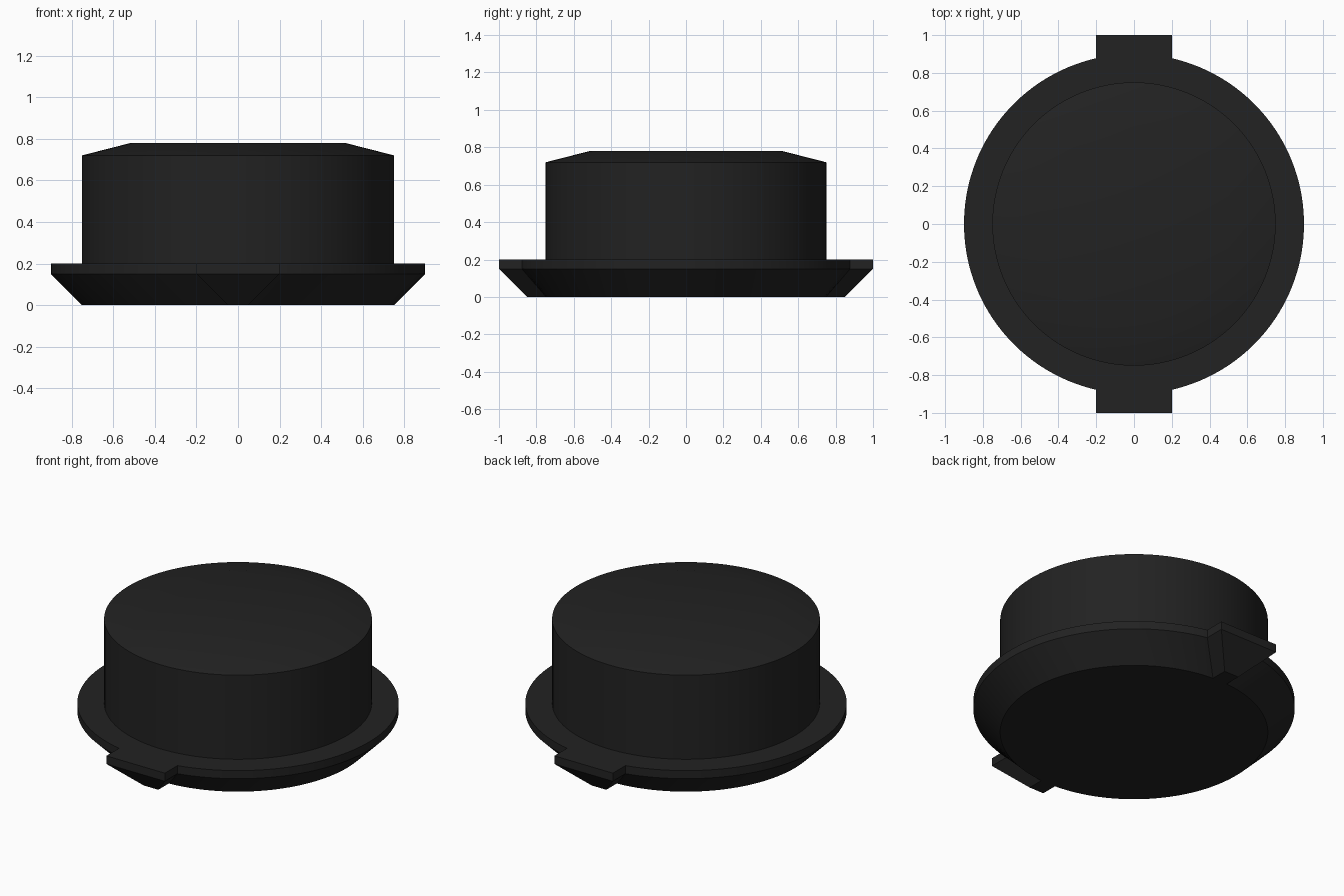
import bpy, bmesh, math

if "Cube" in bpy.data.objects:
    bpy.data.objects.remove(bpy.data.objects["Cube"])

black = bpy.data.materials.new("matte black")
black.diffuse_color = (0.016, 0.016, 0.016, 1)
black.use_nodes = True
black.node_tree.nodes["Principled BSDF"].inputs["Base Color"].default_value = black.diffuse_color
SEG = 128


def add_ring(bm, points, z):
    return [bm.verts.new((x, y, z)) for x, y in points]


def loft(bm, lower, upper):
    n = len(lower)
    for i in range(n):
        j = (i + 1) % n
        bm.faces.new((lower[i], lower[j], upper[j], upper[i]))


def ring_edges(bm, ring):
    pairs = [(ring[i], ring[(i + 1) % len(ring)]) for i in range(len(ring))]
    return [bm.edges.get(p) or bm.edges.new(p) for p in pairs]


def circle(r):
    return [(r * math.cos(2 * math.pi * i / SEG), r * math.sin(2 * math.pi * i / SEG))
            for i in range(SEG)]


def tabbed_outline(r, half, reach):
    """Circle with a rectangular tab at the front and back."""
    end = math.acos(half / r)          # angle where the arc meets the tab
    steps = SEG // 2
    right = [(r * math.cos(a), r * math.sin(a))
             for a in (-end + 2 * end * i / steps for i in range(steps + 1))]
    side = right + [(half, reach)]
    return [(half, -reach)] + side + [(-half, reach)] + \
        [(-x, -y) for x, y in right] + [(-half, -reach)]


def finish(bm, name):
    bmesh.ops.recalc_face_normals(bm, faces=bm.faces[:])
    mesh = bpy.data.meshes.new(name)
    bm.to_mesh(mesh)
    bm.free()
    mesh.materials.append(black)
    obj = bpy.data.objects.new(name, mesh)
    bpy.context.collection.objects.link(obj)
    bpy.ops.object.select_all(action='DESELECT')
    obj.select_set(True)
    bpy.context.view_layer.objects.active = obj
    bpy.ops.object.shade_smooth_by_angle(angle=math.radians(30))


# Flange with two tabs, bevelled inwards towards the base
bm = bmesh.new()
base = add_ring(bm, tabbed_outline(0.75, 0.05, 0.85), 0)
rim = add_ring(bm, tabbed_outline(0.9, 0.2, 1.0), 0.15)
top = add_ring(bm, tabbed_outline(0.9, 0.2, 1.0), 0.2)
loft(bm, base, rim)
loft(bm, rim, top)
bm.faces.new(base[::-1])
inner = add_ring(bm, circle(0.75), 0.2)
bmesh.ops.triangle_fill(bm, use_beauty=True, normal=(0, 0, 1),
                        edges=ring_edges(bm, top) + ring_edges(bm, inner))
finish(bm, "tabbed_flange")

# Round body with a shallow sloped crown
bm = bmesh.new()
rings = [add_ring(bm, circle(r), z) for r, z in ((0.75, 0.2), (0.75, 0.72), (0.515, 0.78))]
for lower, upper in zip(rings, rings[1:]):
    loft(bm, lower, upper)
bm.faces.new(rings[-1])
finish(bm, "cap_body")
